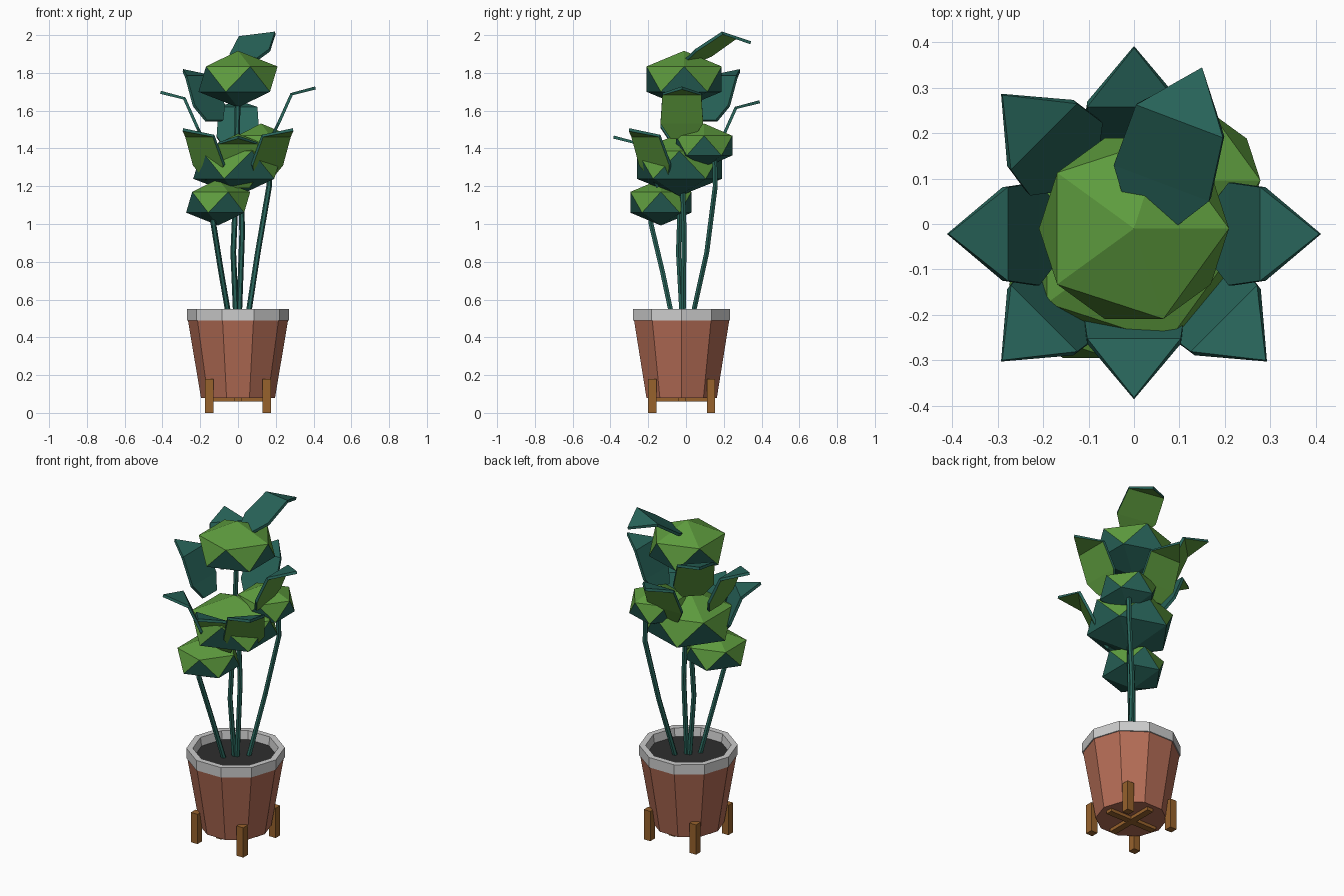
import bpy, bmesh
from math import cos, sin, pi, radians
from mathutils import Matrix, Vector

if "Cube" in bpy.data.objects:
    bpy.data.objects.remove(bpy.data.objects["Cube"])

CY = -0.023  # pot axis in y


def mat(name, r, g, b):
    m = bpy.data.materials.new(name)
    m.diffuse_color = [(c / 255) ** 2.2 for c in (r, g, b)] + [1]
    m.use_nodes = True
    m.node_tree.nodes["Principled BSDF"].inputs["Base Color"].default_value = m.diffuse_color
    return m


TERRA = mat("terracotta", 178, 108, 86)
SOIL = mat("soil", 50, 50, 50)
WOOD = mat("wood", 150, 98, 48)
TEAL = mat("dark_leaf", 44, 100, 90)
GREEN = mat("light_leaf", 94, 154, 64)


def make(name, bm, *mats):
    me = bpy.data.meshes.new(name)
    bm.to_mesh(me)
    bm.free()
    for m in mats:
        me.materials.append(m)
    ob = bpy.data.objects.new(name, me)
    bpy.context.collection.objects.link(ob)
    return ob


def rings(name, sections, n, m=None, closed=False):
    """Skin n-sided horizontal rings given as (x, y, z, radius)."""
    bm = bmesh.new()
    rs = [[bm.verts.new((x + r * cos(2 * pi * i / n), y + r * sin(2 * pi * i / n), z))
           for i in range(n)] for x, y, z, r in sections]
    pairs = list(zip(rs, rs[1:]))
    if closed:
        pairs.append((rs[-1], rs[0]))
    else:
        bm.faces.new(rs[0][::-1])
        bm.faces.new(rs[-1])
    for a, b in pairs:
        for i in range(n):
            j = (i + 1) % n
            bm.faces.new((a[i], a[j], b[j], b[i]))
    bmesh.ops.recalc_face_normals(bm, faces=bm.faces)
    return make(name, bm, *([m] if m else []))


def box(name, loc, size, m):
    bm = bmesh.new()
    bmesh.ops.create_cube(bm, size=1, matrix=Matrix.Translation(loc) @ Matrix.Diagonal((*size, 1)))
    return make(name, bm, m)


# Ten-sided pot, rim and soil
rings("pot", [(0, CY, 0.08, 0.196), (0, CY, 0.49, 0.265)], 10, TERRA)
rings("pot_rim", [(0, CY, z, r) for z, r in
                  ((0.49, 0.27), (0.55, 0.27), (0.55, 0.235), (0.48, 0.225))], 10, closed=True)
rings("soil", [(0, CY, 0.485, 0.228), (0, CY, 0.5, 0.23)], 10, SOIL)

# Stand: four legs and a cross below the pot
for sx in (-1, 1):
    for sy in (-1, 1):
        box("stand_leg", (0.153 * sx, CY + 0.155 * sy, 0.09), (0.044, 0.044, 0.18), WOOD)
box("stand_bar_x", (0, CY, 0.071), (0.32, 0.04, 0.02), WOOD)
box("stand_bar_y", (0, CY, 0.07), (0.04, 0.32, 0.02), WOOD)

# Kinked stems
for path in (
    [(-0.045, -0.07, 0.49), (-0.09, -0.125, 0.75), (-0.13, -0.185, 1.0), (-0.135, -0.19, 1.1)],
    [(-0.01, -0.02, 0.49), (-0.025, -0.04, 0.85), (-0.012, -0.03, 1.15), (0, -0.01, 1.72)],
    [(0.005, -0.015, 0.49), (0.022, -0.01, 0.95), (0.015, -0.02, 1.3)],
    [(0.05, 0.03, 0.49), (0.105, 0.11, 0.85), (0.165, 0.155, 1.2), (0.165, 0.15, 1.4)],
):
    rings("stem", [(*p, 0.015) for p in path], 6, TEAL)

# Foliage clumps: squashed icosahedra, light above and dark below
for x, y, z, r, h in (
    (0, -0.01, 1.767, 0.234, 0.15),
    (0, -0.035, 1.313, 0.265, 0.165),
    (-0.105, -0.133, 1.115, 0.19, 0.123),
    (0.122, 0.096, 1.415, 0.175, 0.117),
):
    bm = bmesh.new()
    bmesh.ops.create_icosphere(bm, subdivisions=1, radius=1)
    for f in bm.faces:
        f.material_index = 1 if f.calc_center_median().z > 0 else 0
    bm.transform(Matrix.Translation((x, y, z)) @ Matrix.Diagonal((r, r, h, 1)))
    make("foliage_clump", bm, TEAL, GREEN)


# Bent leaf with its tip at the given point; dark on top, light underneath
def leaf(tip, heading, pitch=0, roll=0):
    bm = bmesh.new()
    top = bm.verts.new((0, 0, 0))
    rows = [(bm.verts.new((u, w, z)), bm.verts.new((u, -w, z))) for u, z, w in
            ((-0.13, -0.035, 0.103), (-0.2, -0.19, 0.113), (-0.24, -0.27, 0.06))]
    bm.faces.new((top, *rows[0]))
    for (a, b), (c, d) in zip(rows, rows[1:]):
        bm.faces.new((a, c, d, b))
    bm.transform(Matrix.Translation(Vector(tip)) @ Matrix.Rotation(radians(heading), 4, 'Z')
                 @ Matrix.Rotation(radians(pitch), 4, 'Y') @ Matrix.Rotation(radians(roll), 4, 'X'))
    ob = make("leaf", bm, TEAL, GREEN)
    s = ob.modifiers.new("thickness", 'SOLIDIFY')
    s.thickness, s.offset, s.material_offset = 0.016, -1, 1


leaf((0, 0.388, 1.655), 90)
leaf((-0.29, 0.284, 1.82), 135)
leaf((-0.408, -0.022, 1.705), 180)
leaf((0.408, -0.022, 1.728), 0)
leaf((-0.29, -0.3, 1.507), 225)
leaf((0.29, -0.3, 1.507), 315)
leaf((0, -0.382, 1.468), 270)
leaf((0.15, 0.345, 1.967), 65, 32, -8)
